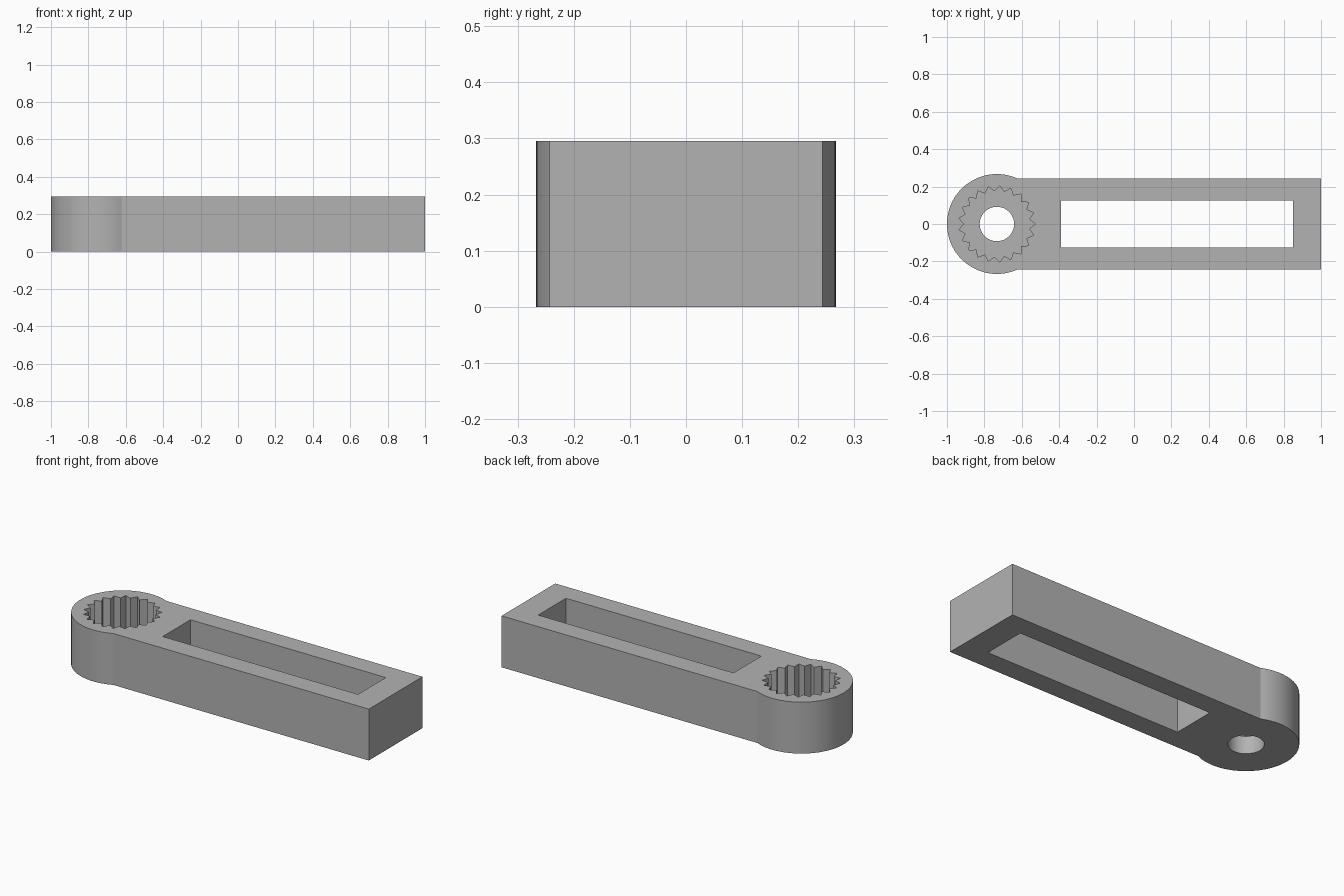
import bpy
import bmesh
from math import sin, cos, pi, asin

HEIGHT = 0.295
FLOOR = 0.1            # thickness under the toothed socket
HUB_X, HUB_R = -0.733, 0.267
BAR_HALF = 0.243
TEETH = 21

if "Cube" in bpy.data.objects:
    bpy.data.objects.remove(bpy.data.objects["Cube"], do_unlink=True)

grey = bpy.data.materials.new("plain grey")
grey.use_nodes = True
colour = (0.45, 0.45, 0.45, 1)
grey.diffuse_color = colour
grey.node_tree.nodes["Principled BSDF"].inputs["Base Color"].default_value = colour


def prism(name, outline, z0, z1):
    """Extrude a flat outline between two heights."""
    bm = bmesh.new()
    face = bm.faces.new([bm.verts.new((x, y, z0)) for x, y in outline])
    grown = bmesh.ops.extrude_face_region(bm, geom=[face])["geom"]
    top = [v for v in grown if isinstance(v, bmesh.types.BMVert)]
    bmesh.ops.translate(bm, verts=top, vec=(0, 0, z1 - z0))
    bmesh.ops.recalc_face_normals(bm, faces=bm.faces)
    mesh = bpy.data.meshes.new(name)
    bm.to_mesh(mesh)
    bm.free()
    mesh.materials.append(grey)
    obj = bpy.data.objects.new(name, mesh)
    bpy.context.collection.objects.link(obj)
    return obj


def hub_point(radius, angle):
    return HUB_X + radius * cos(angle), radius * sin(angle)


# Arm: round hub running into a straight bar
start = asin(BAR_HALF / HUB_R)
steps = 64
arc = [hub_point(HUB_R, start + (2 * pi - 2 * start) * i / steps)
       for i in range(steps + 1)]
arm = prism("lever_arm", arc + [(1, -BAR_HALF), (1, BAR_HALF)], 0, HEIGHT)

# Openings: long slot, toothed socket and screw hole
slot = [(-0.39, -0.126), (0.85, -0.126), (0.85, 0.126), (-0.39, 0.126)]
spline = [hub_point(0.175 if i % 2 else 0.205, pi * i / TEETH)
          for i in range(2 * TEETH)]
hole = [hub_point(0.092, 2 * pi * i / 48) for i in range(48)]
cutters = [
    prism("slot_cutter", slot, -0.1, HEIGHT + 0.1),
    prism("socket_cutter", spline, FLOOR, HEIGHT + 0.1),
    prism("hole_cutter", hole, -0.1, FLOOR + 0.05),
]

bpy.ops.object.select_all(action="DESELECT")
arm.select_set(True)
bpy.context.view_layer.objects.active = arm
for cutter in cutters:
    cutter.hide_render = True
    mod = arm.modifiers.new(cutter.name, "BOOLEAN")
    mod.operation = "DIFFERENCE"
    mod.solver = "EXACT"
    mod.object = cutter
    bpy.ops.object.modifier_apply(modifier=mod.name)
    bpy.data.objects.remove(cutter, do_unlink=True)

# Smooth round walls, crisp corners
bpy.ops.object.shade_smooth_by_angle(angle=pi / 9)
